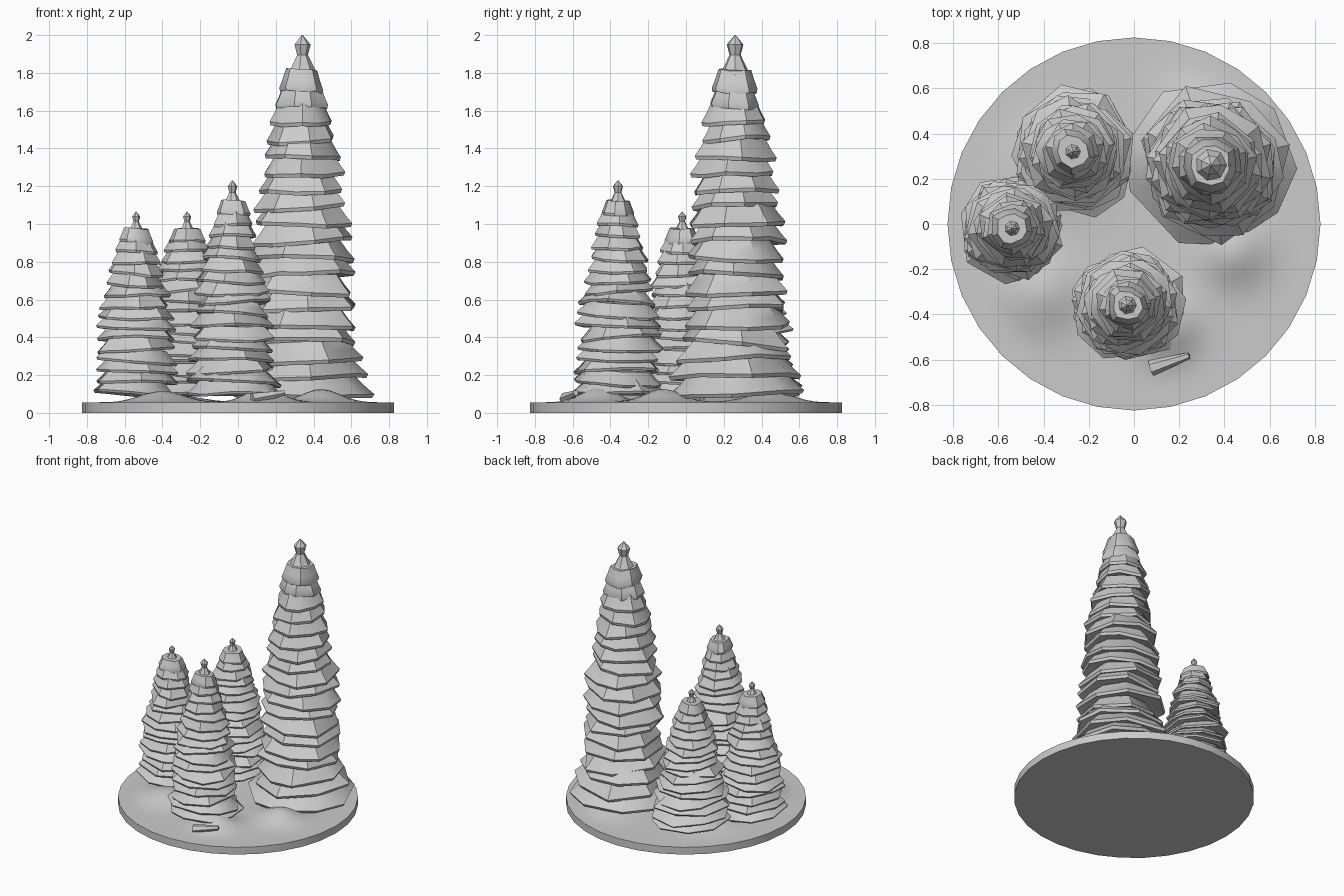
import bpy, bmesh, math, random
from mathutils import Vector

random.seed(11)
cube = bpy.data.objects.get("Cube")
if cube:
    bpy.data.objects.remove(cube, do_unlink=True)

# Single material
grey = bpy.data.materials.new("light grey")
grey.use_nodes = True
colour = (0.6, 0.6, 0.6, 1)
grey.diffuse_color = colour
grey.node_tree.nodes["Principled BSDF"].inputs["Base Color"].default_value = colour


def finish(bm, name, angle):
    bmesh.ops.recalc_face_normals(bm, faces=bm.faces)
    mesh = bpy.data.meshes.new(name)
    bm.to_mesh(mesh)
    bm.free()
    mesh.materials.append(grey)
    obj = bpy.data.objects.new(name, mesh)
    bpy.context.collection.objects.link(obj)
    bpy.ops.object.select_all(action="DESELECT")
    bpy.context.view_layer.objects.active = obj
    obj.select_set(True)
    bpy.ops.object.shade_smooth_by_angle(angle=math.radians(angle))
    return obj


def loft(bm, rings):
    """Skin a stack of equal point rings and cap both ends."""
    loops = [[bm.verts.new(p) for p in ring] for ring in rings]
    n = len(loops[0])
    for a, b in zip(loops, loops[1:]):
        for i in range(n):
            j = (i + 1) % n
            bm.faces.new((a[i], a[j], b[j], b[i]))
    bm.faces.new(loops[0][::-1])
    bm.faces.new(loops[-1])


def lerp(profile, z):
    for (z0, r0), (z1, r1) in zip(profile, profile[1:]):
        if z <= z1:
            return r0 + (r1 - r0) * max(0, z - z0) / (z1 - z0)
    return profile[-1][1]


def skirt(bm, centre, z, r, height, lean):
    """One drooping, uneven tier of branches with a thin rim."""
    n = random.choice((7, 8, 8, 9))
    turn = random.uniform(0, math.tau)
    angles = [turn + math.tau * (i + random.uniform(-.2, .2)) / n for i in range(n)]
    spread = [r * random.uniform(.9, 1.08) for _ in angles]
    droop = [random.uniform(-.1, .1) * height for _ in angles]
    tilt = random.uniform(0, math.tau)
    rings = []
    for scale, dz in ((.72, .1), (.97, -.12), (1, .1), (.86, .6), (.72, 1.2)):
        ring = []
        for a, s, d in zip(angles, spread, droop):
            slope = lean * s * scale * math.cos(a - tilt)
            ring.append(Vector((centre[0] + s * scale * math.cos(a),
                                centre[1] + s * scale * math.sin(a),
                                max(.03, z + dz * height + d * scale + slope))))
        rings.append(ring)
    loft(bm, rings)


def tip(bm, centre, top, size):
    """Pointed bud above a small flared collar."""
    rings = []
    for r, drop in ((.9, 2.15), (.75, 1.95), (.3, 1.05), (.45, .5), (.03, 0)):
        rings.append([(centre[0] + size * r * math.cos(math.tau * i / 7),
                       centre[1] + size * r * math.sin(math.tau * i / 7),
                       top - size * drop) for i in range(7)])
    loft(bm, rings)


def tree(name, centre, top, tiers, bud, profile):
    bm = bmesh.new()
    low, high = .1, top - bud * 2
    step = (high - low) / tiers
    for k in range(tiers):
        z = low + step * k
        skirt(bm, centre, z, lerp(profile, z), step, random.uniform(.02, .1))
    tip(bm, centre, top, bud)
    return finish(bm, name, 35)


tree("tall_tree", (.34, .26), 2.0, 19, .1,
     [(.1, .37), (.3, .31), (.6, .28), (.9, .27), (1.2, .235), (1.5, .18), (1.7, .125), (1.9, .06)])
tree("front_tree", (-.03, -.36), 1.23, 17, .06,
     [(.1, .26), (.3, .23), (.5, .215), (.8, .165), (1.0, .105), (1.2, .05)])
tree("back_tree", (-.27, .32), 1.065, 16, .05,
     [(.1, .29), (.3, .255), (.55, .21), (.8, .145), (.95, .085), (1.05, .04)])
tree("side_tree", (-.54, -.02), 1.065, 15, .05,
     [(.1, .235), (.5, .2), (.75, .15), (.9, .1), (1.05, .04)])

# Round plinth
RADIUS, SIDES = .825, 32
bm = bmesh.new()
loft(bm, [[(RADIUS * math.cos(math.tau * i / SIDES), RADIUS * math.sin(math.tau * i / SIDES), z)
           for i in range(SIDES)] for z in (0, .055)])
finish(bm, "plinth", 30)

# Snow cover with soft drifts: x, y, width, height
drifts = [(-.4, -.3, .16, .06), (.14, -.46, .13, .08), (.44, -.12, .14, .07),
          (.3, .45, .18, .05), (-.35, .25, .2, .04)]
bm = bmesh.new()
bmesh.ops.create_grid(bm, x_segments=40, y_segments=40, size=1)
for v in bm.verts:
    # Fold the square grid into a disc
    x, y = v.co.x, v.co.y
    v.co.x, v.co.y = (.82 * x * math.sqrt(1 - y * y / 2), .82 * y * math.sqrt(1 - x * x / 2))
    edge = min(1, max(0, (.8 - v.co.xy.length) / .15))
    lift = sum(h * math.exp(-((v.co.x - dx) ** 2 + (v.co.y - dy) ** 2) / (w * w))
               for dx, dy, w, h in drifts)
    v.co.z = .056 + lift * edge
finish(bm, "snow_drifts", 60)

# Small broken branch poking from the snow
bm = bmesh.new()
bmesh.ops.create_cone(bm, cap_ends=True, segments=6, radius1=.035, radius2=.015, depth=.18)
branch = finish(bm, "fallen_branch", 30)
branch.location = (.16, -.61, .09)
branch.rotation_euler = (0, math.radians(80), math.radians(18))
